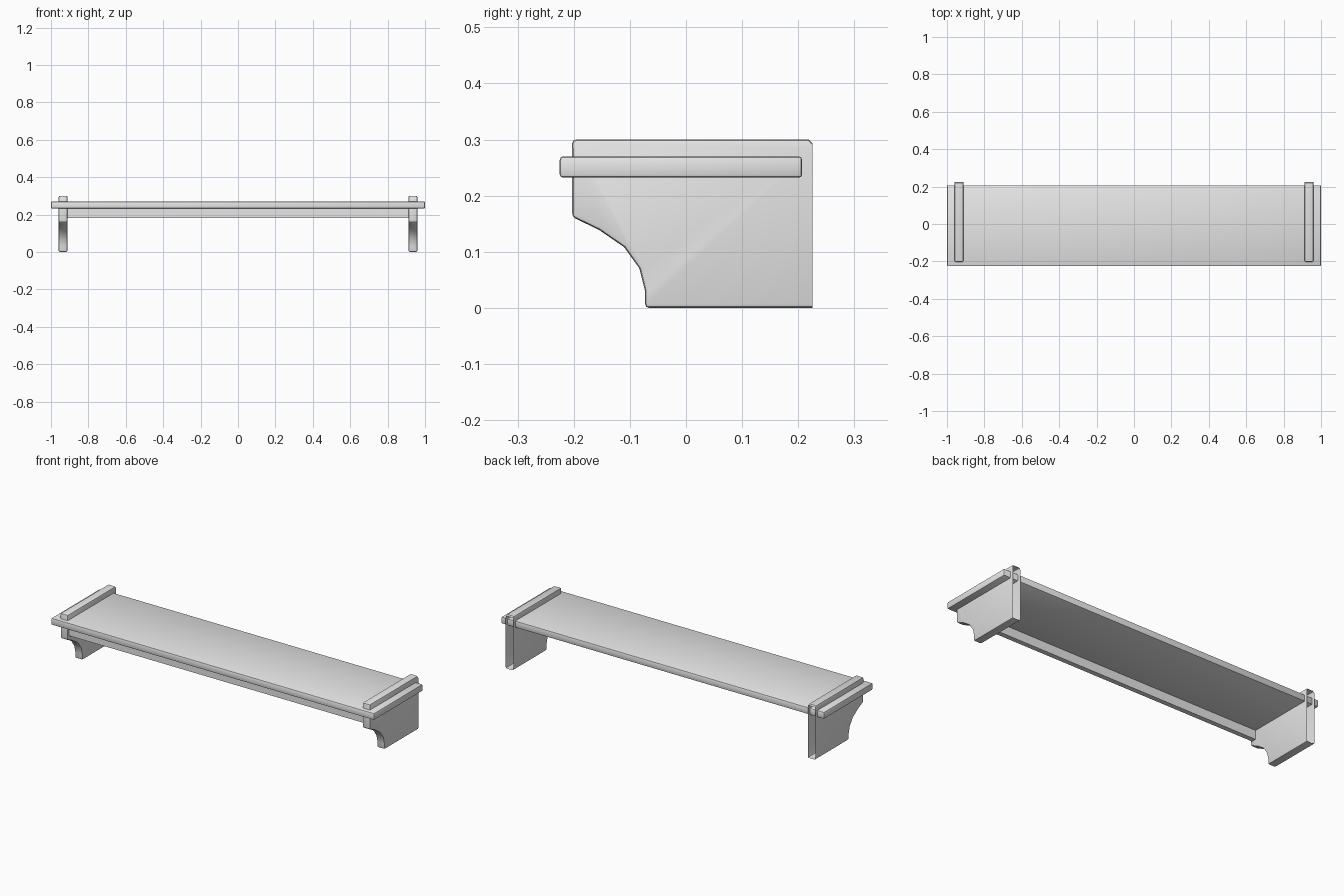
import bpy
import bmesh

cube = bpy.data.objects.get("Cube")
if cube:
    bpy.data.objects.remove(cube, do_unlink=True)

grey = bpy.data.materials.new("plain grey")
grey.use_nodes = True
grey.diffuse_color = (0.8, 0.8, 0.8, 1)
grey.node_tree.nodes["Principled BSDF"].inputs["Base Color"].default_value = (0.8, 0.8, 0.8, 1)


def finish(name, bm, bevel):
    """Turn a bmesh into an object with softened edges."""
    bmesh.ops.recalc_face_normals(bm, faces=bm.faces)
    mesh = bpy.data.meshes.new(name)
    bm.to_mesh(mesh)
    bm.free()
    obj = bpy.data.objects.new(name, mesh)
    bpy.context.collection.objects.link(obj)
    mesh.materials.append(grey)
    bpy.ops.object.select_all(action="DESELECT")
    obj.select_set(True)
    bpy.context.view_layer.objects.active = obj
    if bevel:
        mod = obj.modifiers.new("soft edges", "BEVEL")
        mod.width = bevel
        mod.segments = 2
        mod.limit_method = "ANGLE"
        mod.angle_limit = 0.87
        mod.use_clamp_overlap = False
        bpy.ops.object.modifier_apply(modifier=mod.name)
    bpy.ops.object.shade_smooth_by_angle(angle=0.7)
    return obj


def box(name, low, high, bevel=0):
    bm = bmesh.new()
    bmesh.ops.create_cube(bm, size=1)
    for v in bm.verts:
        v.co = [(a + b) / 2 + c * (b - a) for a, b, c in zip(low, high, v.co)]
    return finish(name, bm, bevel)


def bracket(name, x_in, x_out):
    # Side profile in y, z with a concave front notch
    profile = [(0.225, 0), (0.225, 0.294), (0.219, 0.3), (-0.203, 0.3),
               (-0.203, 0.162), (-0.155, 0.139), (-0.11, 0.108),
               (-0.083, 0.07), (-0.073, 0.03), (-0.073, 0)]
    bm = bmesh.new()
    face = bm.faces.new([bm.verts.new((x_in, y, z)) for y, z in profile])
    ext = bmesh.ops.extrude_face_region(bm, geom=[face], use_keep_orig=True)
    for v in ext["geom"]:
        if isinstance(v, bmesh.types.BMVert):
            v.co.x = x_out
    # The shell is open at the wall side
    back = [f for f in bm.faces if all(v.co.y > 0.224 for v in f.verts)]
    bmesh.ops.delete(bm, geom=back, context="FACES")
    return finish(name, bm, 0.007)


# Long board passing through both brackets
box("shelf_board", (-1, -0.225, 0.232), (1, 0.207, 0.27), 0.006)

# Rail under the front of the board
box("front_rail", (-0.93, -0.192, 0.182), (0.93, -0.165, 0.234))

# Matching end brackets
for side, sign in (("left", 1), ("right", -1)):
    bracket(side + "_bracket", 0.912 * sign, 0.959 * sign)
